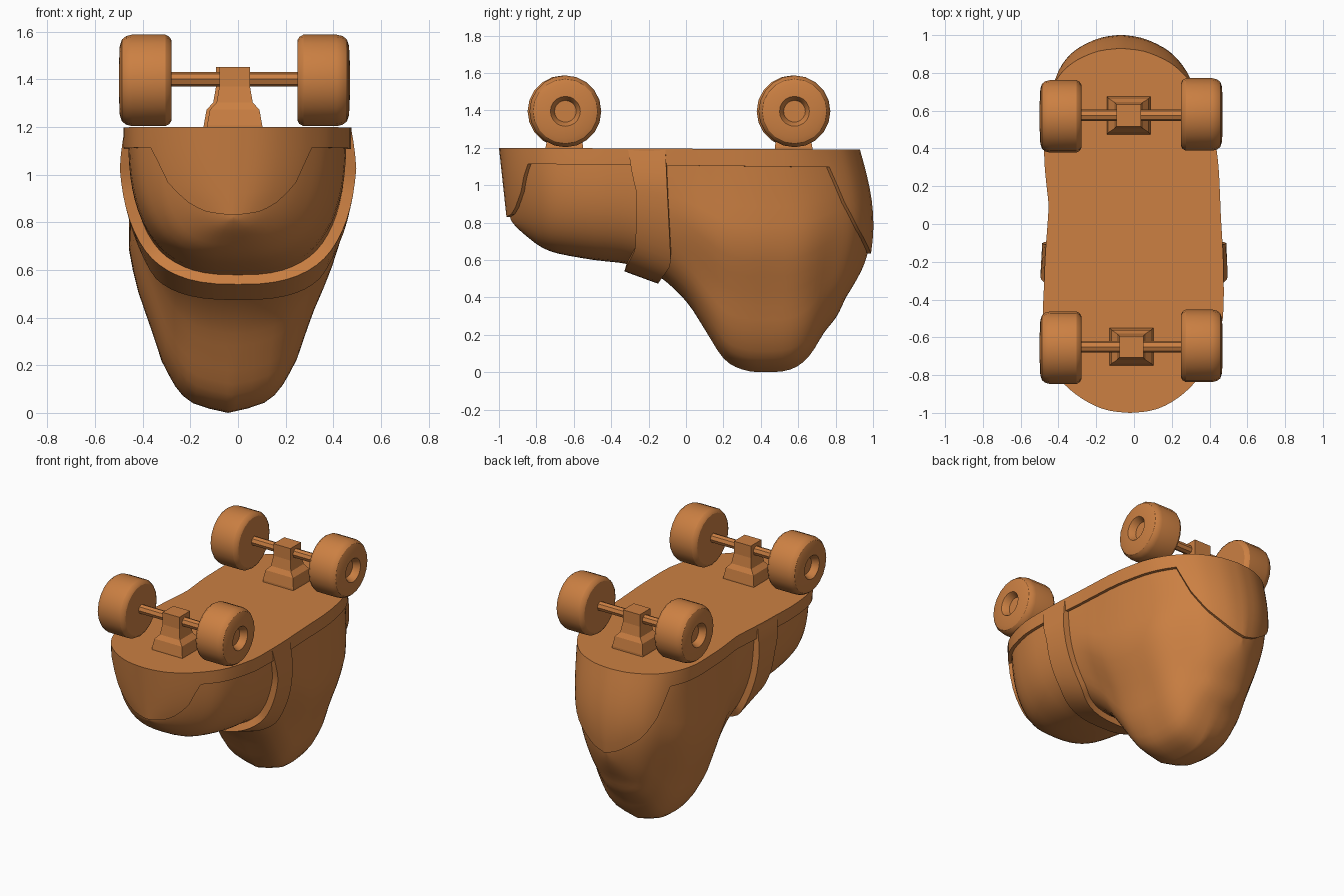
import bpy, bmesh, math
from mathutils import Vector

if "Cube" in bpy.data.objects:
    bpy.data.objects.remove(bpy.data.objects["Cube"])

mat = bpy.data.materials.new("burnt orange")
mat.diffuse_color = (0.60, 0.215, 0.055, 1)
mat.use_nodes = True
mat.node_tree.nodes["Principled BSDF"].inputs["Base Color"].default_value = mat.diffuse_color

# Shoe stations from toe to heel: y, half width, lowest z
ROWS = [(-1.0, 0, .82), (-.99, .10, .80), (-.96, .19, .765), (-.90, .285, .72), (-.82, .365, .675),
        (-.70, .435, .635), (-.50, .475, .60), (-.30, .475, .575), (-.15, .47, .515), (0, .46, .38),
        (.10, .455, .23), (.20, .458, .075), (.30, .46, .015), (.42, .455, 0), (.56, .44, .015),
        (.66, .41, .085), (.75, .36, .21), (.82, .30, .295), (.87, .23, .40), (.915, .12, .54), (.93, 0, .63)]
ANKLE = [(0, 1), (.2, .99), (.42, .95), (.54, .87), (.67, .74), (.83, .60), (.93, .45), (.975, .29), (1, 0)]
LIMIT = [(-1, .83), (-.97, .845), (-.94, .885), (-.9, .965), (-.87, 1.07), (-.85, 1.11), (.755, 1.10),
         (.79, .93), (.85, .78), (.93, .635)]
# Sideways curve of the sole
CENTRE = [(-1, -.02), (-.85, -.028), (-.5, -.005), (-.3, 0), (.1, .003), (.4, -.02), (.6, -.042), (.8, -.064), (.93, -.07)]


def lerp(table, x):
    x = min(max(x, table[0][0]), table[-1][0])
    for (a, p), (b, q) in zip(table, table[1:]):
        if x <= b:
            return p + (q - p) * (x - a) / (b - a)


def smooth(a, b, x):
    x = min(1, max(0, (x - a) / (b - a)))
    return x * x * (3 - 2 * x)


def station(t):
    i = min(int(t), len(ROWS) - 2)
    f = t - i
    p0, p1, p2, p3 = (Vector(ROWS[min(max(k, 0), len(ROWS) - 1)]) for k in range(i - 1, i + 3))
    return .5 * (2 * p1 + (p2 - p0) * f + (2 * p0 - 5 * p1 + 4 * p2 - p3) * f * f + (3 * p1 - p0 - 3 * p2 + p3) * f ** 3)


def station_at(y):
    lo, hi = 0, len(ROWS) - 1
    for _ in range(25):
        mid = (lo + hi) / 2
        lo, hi = (mid, hi) if station(mid)[0] < y else (lo, mid)
    return station(lo)


def point(st, side, u, off=0.0):
    """Point on the shoe surface; u runs from the deck edge (0) to the lowest line (1)."""
    y, w, zb = st
    zb -= max(0, off) * 1.6
    top = 1.2 - .005 * (y + 1)
    z = top - (top - zb) * u
    ankle = smooth(-.2, .2, y)
    k = ankle * (1 - .75 * smooth(.6, .9, y))
    if off < 0:
        off *= 1 - ankle * smooth(.15, .45, u) * (1 - smooth(.6, .8, y))
    g = max(0, 1 - u ** 2.7) ** (1 / 2.7) * (1 - k) + lerp(ANKLE, u) * k
    x = side * max(0, w) * g * (1 + off / .47) + lerp(CENTRE, y)
    x -= .02 * ankle * smooth(.8, .4, z) * (1 - smooth(.4, .7, y))
    lean = .072 * smooth(.5, .93, y) * math.sin(math.pi * min(1, (top - z) / .8))
    lean += .04 * smooth(-.7, -1, y) * (top - z) / .37
    return Vector((x, y * (1 + min(0, off)) + lean, z))


def finish(name, bm, angle=35):
    bmesh.ops.remove_doubles(bm, verts=bm.verts, dist=.0008)
    bmesh.ops.recalc_face_normals(bm, faces=bm.faces)
    me = bpy.data.meshes.new(name)
    bm.to_mesh(me)
    bm.free()
    ob = bpy.data.objects.new(name, me)
    bpy.context.collection.objects.link(ob)
    me.materials.append(mat)
    bpy.ops.object.select_all(action='DESELECT')
    ob.select_set(True)
    bpy.context.view_layer.objects.active = ob
    bpy.ops.object.shade_smooth_by_angle(angle=math.radians(angle))
    return ob


def skin(name, rows, closed=False, angle=35, caps=False):
    bm = bmesh.new()
    grid = [[bm.verts.new(p) for p in r] for r in rows]
    n = len(grid[0])
    for a, b in zip(grid, grid[1:]):
        for j in range(n if closed else n - 1):
            k = (j + 1) % n
            bm.faces.new((a[j], a[k], b[k], b[j]))
    if caps:
        bm.faces.new(grid[0])
        bm.faces.new(grid[-1])
    return finish(name, bm, angle)


T = [(len(ROWS) - 1) * i / 60 for i in range(61)]
N = 18
US = [math.sin(math.pi / 2 * k / N) for k in range(N + 1)]

# Soft upper, hanging below the deck (its own top is tucked under the deck)
upper = []
for t in T:
    half = [[point(station(t), s, u, -.02) for u in US] for s in (-1, 1)]
    for pts in half:
        pts[0].z -= .01
    upper.append(half[0] + half[1][-2::-1])
skin("shoe_upper", upper, closed=True)

# Sole deck with toe cap and heel counter in one raised shell
shell = []
for t in T:
    st = station(t)
    lim = min(1, (1.195 - lerp(LIMIT, st[0])) / (1.195 - st[2]))
    us = [lim * k / 8 for k in range(9)]
    shell.append([point(st, -1, lim, -.04)] + [point(st, -1, u) for u in reversed(us)] +
                 [point(st, 1, u) for u in us] + [point(st, 1, lim, -.04)])
skin("sole_with_caps", shell)

# Raised strap wrapped around the instep
FRONT = [(0, -.31), (.2, -.29), (.35, -.265), (.8, -.27), (1, -.33)]
BACK = [(0, -.11), (.3, -.10), (.8, -.08), (1, -.15)]
path = [(-1, u) for u in US] + [(1, u) for u in reversed(US[:-1])]
strap = []
for edge, raised in ((FRONT, 0), (FRONT, 1), (BACK, 1), (BACK, 0)):
    strap.append([point(station_at(lerp(edge, u)), s, u, .026 * min(1, u * 4) if raised else -.04)
                  - Vector((0, 0, .006 * (u == 0))) for s, u in path])
skin("instep_strap", strap)


def ring(x, r, n=20):
    return [(x, r * math.cos(2 * math.pi * k / n), r * math.sin(2 * math.pi * k / n)) for k in range(n)]


def box_ring(z, hx, hy):
    return [(-hx, -hy, z), (hx, -hy, z), (hx, hy, z), (-hx, hy, z)]


# Wheel profile: x outward from the inner face, radius
WHEEL = [(0, .168), (.008, .182), (.025, .192), (.165, .192), (.19, .186), (.208, .172),
         (.217, .145), (.22, .08), (.212, .074), (.175, .058)]
for label, yc, xt in (("front", -.65, -.014), ("rear", .575, -.028)):
    for side, sname in ((-1, "left"), (1, "right")):
        wheel = skin(f"{label}_{sname}_wheel", [ring(side * x, r) for x, r in WHEEL], True, 30, True)
        wheel.location = (-.015 + side * .264, yc + side * .005, 1.395)
    # Axle
    axle = skin(label + "_axle", [ring(-.27, .031, 8), ring(.27, .031, 8)], True, 30, True)
    axle.location = (-.015, yc, 1.4)
    # Stepped truck between deck and axle
    truck = skin(label + "_truck", [box_ring(z, a, b) for z, a, b in (
        (1.18, .116, .1), (1.205, .116, .1), (1.272, .104, .088), (1.302, .076, .07),
        (1.37, .064, .058), (1.452, .064, .058))], True, 10, True)
    truck.location = (xt, yc, 0)
